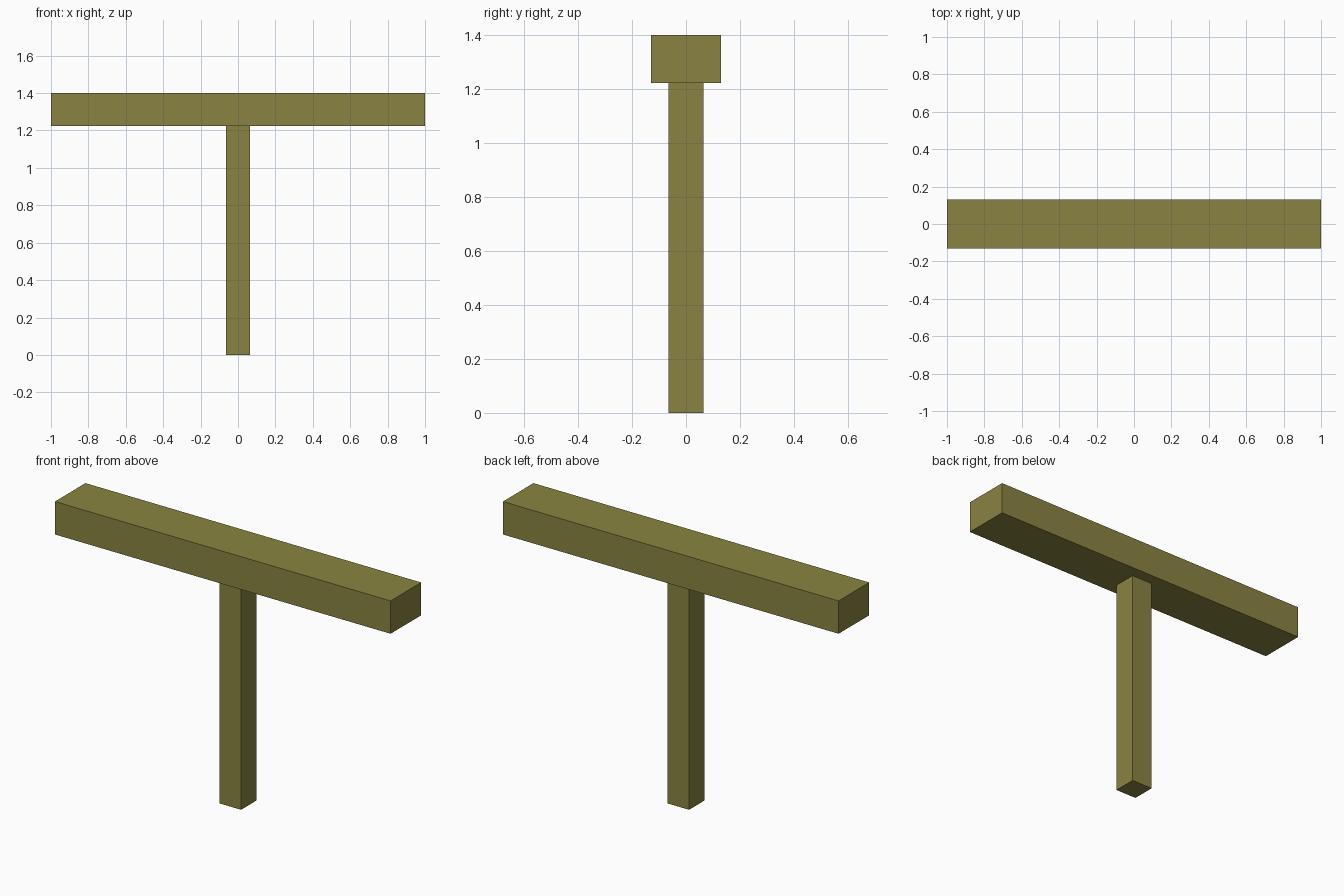
import bpy

if "Cube" in bpy.data.objects:
    bpy.data.objects.remove(bpy.data.objects["Cube"])

olive = bpy.data.materials.new("olive")
olive.diffuse_color = (0.254, 0.231, 0.054, 1.0)
olive.use_nodes = True
olive.node_tree.nodes["Principled BSDF"].inputs["Base Color"].default_value = olive.diffuse_color


def box(name, half_x, half_y, z0, z1):
    """Axis-aligned box centred on x = y = 0, from height z0 to z1."""
    bpy.ops.mesh.primitive_cube_add(size=2, location=(0, 0, (z0 + z1) / 2))
    ob = bpy.context.object
    ob.name = name
    ob.scale = (half_x, half_y, (z1 - z0) / 2)
    bpy.ops.object.transform_apply(location=False, rotation=False, scale=True)
    ob.data.materials.append(olive)
    return ob


# Upright post, ending at the underside of the beam
box("post", 0.064, 0.065, 0.0, 1.223)
# Horizontal beam on top
box("beam", 1.0, 0.13, 1.223, 1.40)
